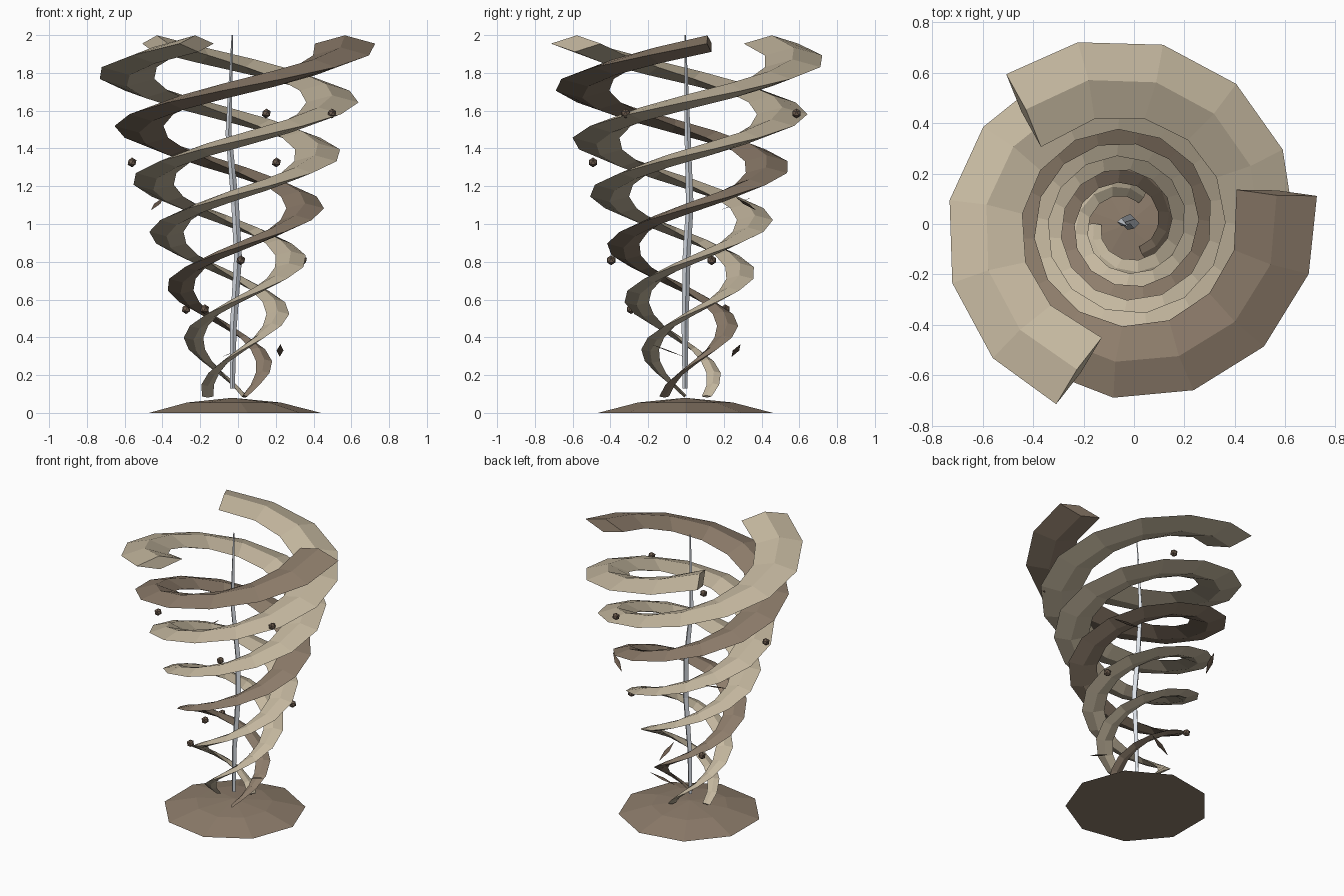
import bpy, bmesh, math
from mathutils import Vector

if "Cube" in bpy.data.objects:
    bpy.data.objects.remove(bpy.data.objects["Cube"])

CX, CY = -0.03, -0.003   # axis of the funnel
UP = Vector((0, 0, 1))


def material(name, rgb):
    m = bpy.data.materials.new(name)
    m.diffuse_color = (*rgb, 1)
    m.use_nodes = True
    m.node_tree.nodes["Principled BSDF"].inputs["Base Color"].default_value = m.diffuse_color
    return m


TAN = material("light dust", (0.56, 0.48, 0.35))
BROWN = material("brown dust", (0.27, 0.205, 0.148))
DARK = material("dark debris", (0.15, 0.105, 0.075))
PALE = material("pale bolt", (0.72, 0.76, 0.82))


def finish(name, bm, mat):
    bmesh.ops.recalc_face_normals(bm, faces=bm.faces[:])
    me = bpy.data.meshes.new(name)
    bm.to_mesh(me)
    bm.free()
    me.materials.append(mat)
    ob = bpy.data.objects.new(name, me)
    bpy.context.collection.objects.link(ob)
    return ob


def sweep(name, pts, sizes, mat):
    """Sweep a diamond section (half width, half height) along a path."""
    bm = bmesh.new()
    rings = []
    n = len(pts)
    for i, (p, (w, h)) in enumerate(zip(pts, sizes)):
        a = (p - pts[max(i - 1, 0)]).normalized()
        b = (pts[min(i + 1, n - 1)] - p).normalized()
        t = (a + b).normalized()
        ref = UP if abs(t.z) < 0.9 else Vector((0, 1, 0))
        side = t.cross(ref).normalized()
        up = side.cross(t)
        rings.append([bm.verts.new(p + o) for o in (side * w, up * h, -side * w, -up * h)])
    for r, s in zip(rings, rings[1:]):
        for k in range(4):
            bm.faces.new((r[k], r[(k + 1) % 4], s[(k + 1) % 4], s[k]))
    bm.faces.new(rings[0])
    bm.faces.new(rings[-1])
    return finish(name, bm, mat)


def polar(r, deg, z):
    a = math.radians(deg)
    return Vector((CX + r * math.cos(a), CY + r * math.sin(a), z))


# Three widening spiral ribbons
SEG = 30
for k, mat in enumerate((TAN, TAN, BROWN)):
    pts, sizes = [], []
    for i in range(SEG + 1):
        f = i / SEG
        pts.append(polar(0.13 + 0.48 * f, 60 + 120 * k + 792 * f, 0.087 + 1.868 * f))
        w = 0.03 + 0.13 * f
        sizes.append((w, w * 0.28))
    sweep(f"wind_ribbon_{k + 1}", pts, sizes, mat)

# Low dust mound with nine sides
bm = bmesh.new()
rings = [[bm.verts.new(polar(r, 40 * i, z)) for i in range(9)] for r, z in ((0.47, 0), (0.255, 0.055))]
top = bm.verts.new(polar(0, 0, 0.08))
bm.faces.new(rings[0])
for i in range(9):
    j = (i + 1) % 9
    bm.faces.new((rings[0][i], rings[0][j], rings[1][j], rings[1][i]))
    bm.faces.new((rings[1][i], rings[1][j], top))
finish("dust_mound", bm, BROWN)

# Crooked central bolt
path = [(-0.03, -0.005, 0.13), (-0.025, -0.005, 0.45), (0.0, 0.003, 0.82), (-0.015, 0.02, 1.1),
        (-0.05, 0.008, 1.48), (-0.03, -0.005, 2.0)]
widths = (0.013, 0.018, 0.021, 0.02, 0.016, 0.004)
sweep("central_bolt", [Vector(p) for p in path], [(w, w) for w in widths], PALE)

# Debris on six levels, turned by the golden angle; every third level holds shards
for lvl in range(6):
    z = 0.29 + 0.259 * lvl
    r = 0.25 + 0.073 * lvl
    for s in range(2):
        ang = 1.5 + 104 * s + 137.5 * lvl
        p = polar(r, ang, z)
        bm = bmesh.new()
        if lvl % 3:
            bmesh.ops.create_icosphere(bm, subdivisions=1, radius=0.026)
            bmesh.ops.translate(bm, verts=bm.verts, vec=p)
            finish(f"rock_{lvl}_{s}", bm, DARK)
        else:
            a = math.radians(ang)
            rad = Vector((math.cos(a), math.sin(a), 0))
            tan = Vector((-math.sin(a), math.cos(a), 0))
            c = p - tan * 0.1 + UP * 0.04
            axis = tan * 0.09 - UP * 0.034
            thick = rad.cross(axis).normalized() * 0.003
            v = [bm.verts.new(c + o) for o in (axis, rad * 0.018, -axis, -rad * 0.018, thick, -thick)]
            for k in range(4):
                for tip in v[4:]:
                    bm.faces.new((v[k], v[(k + 1) % 4], tip))
            finish(f"shard_{lvl}_{s}", bm, DARK)
